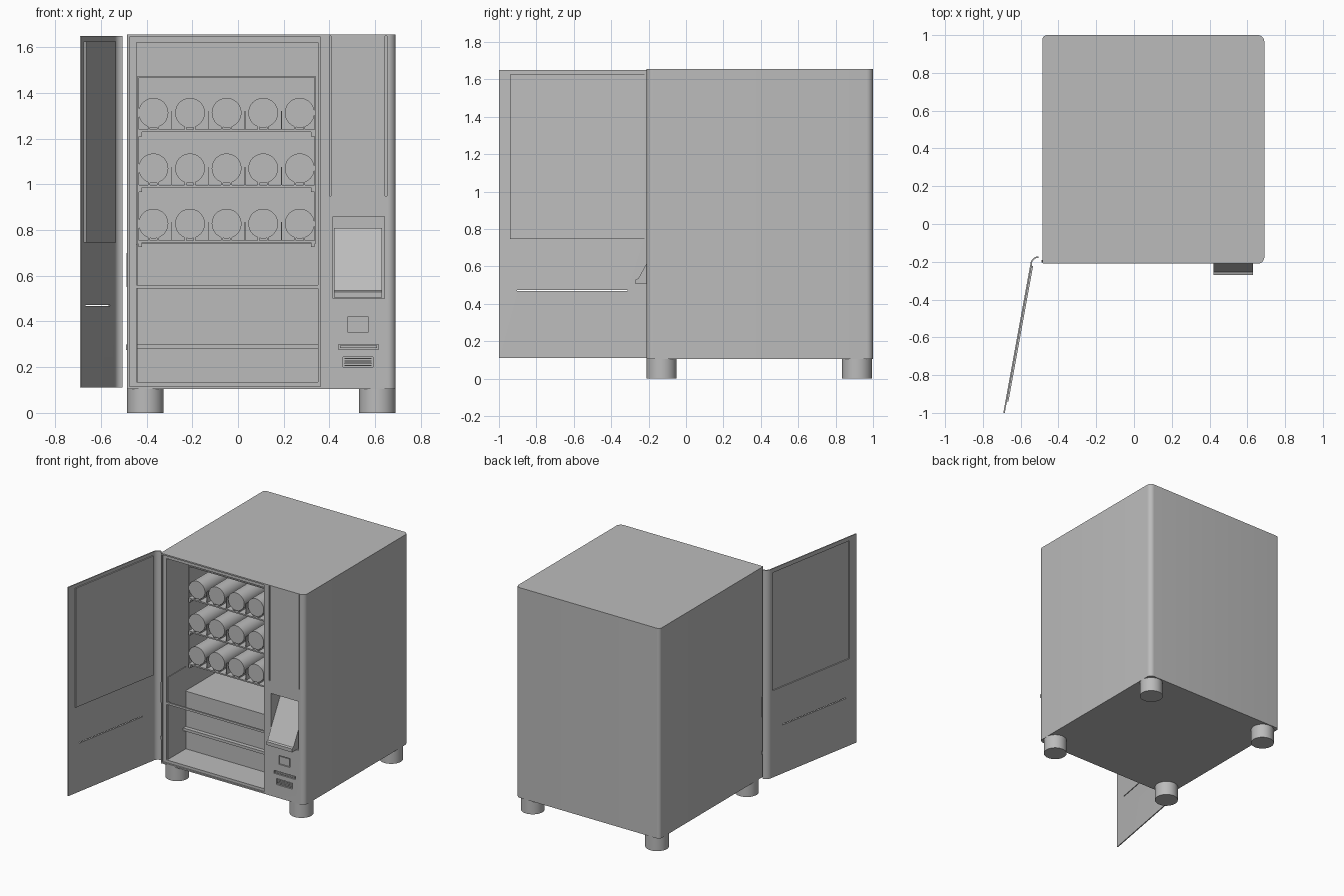
import bpy, bmesh, math
from mathutils import Matrix, Vector

old = bpy.data.objects.get("Cube")
if old:
    bpy.data.objects.remove(old, do_unlink=True)

grey = bpy.data.materials.new("plain grey")
grey.use_nodes = True
grey.diffuse_color = (0.5, 0.5, 0.5, 1)
grey.node_tree.nodes["Principled BSDF"].inputs["Base Color"].default_value = (0.5, 0.5, 0.5, 1)


def finish(name, bm):
    bmesh.ops.recalc_face_normals(bm, faces=bm.faces)
    mesh = bpy.data.meshes.new(name)
    bm.to_mesh(mesh)
    bm.free()
    mesh.materials.append(grey)
    obj = bpy.data.objects.new(name, mesh)
    bpy.context.collection.objects.link(obj)
    return obj


def box(name, x, y, z):
    bm = bmesh.new()
    bmesh.ops.create_cube(bm, size=1)
    for v in bm.verts:
        v.co = [a + (b - a) * (c + 0.5) for (a, b), c in zip((x, y, z), v.co)]
    return finish(name, bm)


def prism(name, points, direction):
    """Extrude a closed outline along a direction."""
    bm = bmesh.new()
    face = bm.faces.new([bm.verts.new(p) for p in points])
    new = bmesh.ops.extrude_face_region(bm, geom=[face])["geom"]
    bmesh.ops.translate(bm, vec=direction, verts=[g for g in new if isinstance(g, bmesh.types.BMVert)])
    return finish(name, bm)


def cylinder(name, centre, radius, length, axis="Z"):
    bm = bmesh.new()
    turn = Matrix.Rotation(math.pi / 2, 4, "X") if axis == "Y" else Matrix()
    bmesh.ops.create_cone(bm, cap_ends=True, segments=40, radius1=radius, radius2=radius,
                          depth=length, matrix=Matrix.Translation(centre) @ turn)
    return smooth(finish(name, bm))


def activate(obj):
    bpy.ops.object.select_all(action="DESELECT")
    obj.select_set(True)
    bpy.context.view_layer.objects.active = obj


def smooth(obj):
    activate(obj)
    bpy.ops.object.shade_smooth_by_angle(angle=math.radians(35))
    return obj


def cut(obj, x, y, z, turn=None):
    cutter = box("cutter", x, y, z)
    cutter.hide_render = True
    if turn:
        cutter.matrix_world = turn
    mod = obj.modifiers.new("cut", "BOOLEAN")
    mod.operation = "DIFFERENCE"
    mod.solver = "EXACT"
    mod.object = cutter
    activate(obj)
    bpy.ops.object.modifier_apply(modifier=mod.name)
    bpy.data.objects.remove(cutter, do_unlink=True)


# Cabinet with rounded upright corners
LEFT, RIGHT, FRONT, BACK, BASE, TOP = -0.485, 0.69, -0.21, 1.0, 0.105, 1.655
outline = []
for cx, cy, r, start in ((RIGHT, BACK, 0.035, 0), (LEFT, BACK, 0.025, 90),
                         (LEFT, FRONT, 0.008, 180), (RIGHT, FRONT, 0.035, 270)):
    ox = cx - r if cx > 0 else cx + r
    oy = cy - r if cy > 0 else cy + r
    for i in range(9):
        a = math.radians(start + i * 90 / 8)
        outline.append((ox + r * math.cos(a), oy + r * math.sin(a), BASE))
cabinet = prism("cabinet", outline, (0, 0, TOP - BASE))

# Door rebate and storage compartment
cut(cabinet, (-0.475, 0.36), (-0.3, -0.198), (0.115, 1.645))
cut(cabinet, (-0.445, 0.35), (-0.3, 0.95), (0.135, 1.62))
# Trim grooves, delivery recess and payment openings in the control column
for gx in (0.404, 0.647):
    cut(cabinet, (gx - 0.004, gx + 0.004), (-0.3, -0.2), (0.95, 1.65))
cut(cabinet, (0.415, 0.64), (-0.3, -0.06), (0.5, 0.86))
cut(cabinet, (0.48, 0.57), (-0.3, -0.2), (0.355, 0.42))
cut(cabinet, (0.44, 0.615), (-0.3, -0.2), (0.278, 0.3))
cut(cabinet, (0.46, 0.59), (-0.3, -0.19), (0.2, 0.245))
smooth(cabinet)

# Control column details
box("coin_button", (0.487, 0.563), (-0.205, -0.195), (0.362, 0.413))
box("card_slot_bar", (0.446, 0.609), (-0.208, -0.195), (0.284, 0.294))
for i in range(4):
    z = 0.205 + i * 0.01
    box("grille_slat", (0.465, 0.585), (-0.207, -0.185), (z, z + 0.005))

# Sloping delivery chute with a front lip
profile = ((-0.27, 0.505), (-0.27, 0.53), (-0.255, 0.535), (-0.105, 0.81), (-0.09, 0.81), (-0.09, 0.505))
prism("delivery_chute", [(0.42, y, z) for y, z in profile], (0.21, 0, 0))

# Compartment divider, lower housing and side liner
box("front_crossbar", (-0.45, 0.355), (-0.198, -0.185), (0.545, 0.56))
box("lower_housing", (-0.448, 0.353), (0.02, 0.955), (0.13, 0.56))
box("housing_rail", (-0.445, 0.35), (-0.01, 0.025), (0.28, 0.3))
box("side_liner", (-0.447, -0.44), (-0.19, 0.02), (0.13, 0.74))
box("latch_strip", (-0.488, -0.478), (-0.205, -0.19), (0.55, 0.7))
box("lower_latch", (-0.49, -0.478), (-0.205, -0.19), (0.275, 0.3))

# Rack shell
box("rack_top", (-0.44, 0.34), (0.05, 0.93), (1.468, 1.475))
for x in (-0.44, 0.334):
    box("rack_side", (x, x + 0.006), (0.05, 0.93), (0.74, 1.475))
box("rack_back", (-0.44, 0.34), (0.92, 0.93), (0.74, 1.475))

# Shelves with cans, rails and dividers
for shelf in (0.745, 0.987, 1.23):
    box("shelf", (-0.435, 0.335), (0.045, 0.92), (shelf, shelf + 0.01))
    for x in (-0.435, 0.32):
        box("shelf_bracket", (x, x + 0.015), (0.045, 0.9), (shelf - 0.02, shelf))
    for i in range(5):
        x = -0.37 + i * 0.16
        cylinder("can", (x, 0.41, shelf + 0.083), 0.065, 0.72, "Y")
        for side in (-1, 1):
            rx = x + side * 0.02
            box("can_rail", (rx - 0.004, rx + 0.004), (0.05, 0.85), (shelf + 0.01, shelf + 0.024))
        if i < 4:
            box("can_divider", (x + 0.078, x + 0.082), (0.05, 0.85), (shelf + 0.01, shelf + 0.09))

# Feet
for x in (-0.405, 0.61):
    for y in (-0.13, 0.915):
        cylinder("foot", (x, y, 0.054), 0.08, 0.108)

# Open door with a curved hinge edge
path = [(-0.505 + 0.04 * math.cos(a), -0.215 + 0.04 * math.sin(a))
        for a in [math.radians(90 + i * 10) for i in range(10)]] + [(-0.688, -1.0)]
bm = bmesh.new()
rows = [[bm.verts.new((x, y, z)) for x, y in path] for z in (0.11, 1.65)]
for i in range(len(path) - 1):
    bm.faces.new((rows[0][i], rows[0][i + 1], rows[1][i + 1], rows[1][i]))
door = finish("door", bm)
solid = door.modifiers.new("thickness", "SOLIDIFY")
solid.thickness = 0.008
solid.offset = 0
activate(door)
bpy.ops.object.modifier_apply(modifier=solid.name)

# Door local frame: x runs outward along the panel, y across its thickness
hinge, tip = Vector((*path[-2], 0)), Vector((*path[-1], 0))
along = tip - hinge
turn = Matrix.Translation(hinge) @ Matrix.Rotation(math.atan2(along.y, along.x), 4, "Z")
cut(door, (0.01, 0.73), (-0.03, 0.03), (0.75, 1.62), turn)
cut(door, (0.1, 0.7), (-0.03, 0.03), (0.467, 0.473), turn)
smooth(door)
pane = box("door_window", (0.005, 0.735), (0.004, 0.012), (0.745, 1.625))
pane.matrix_world = turn
